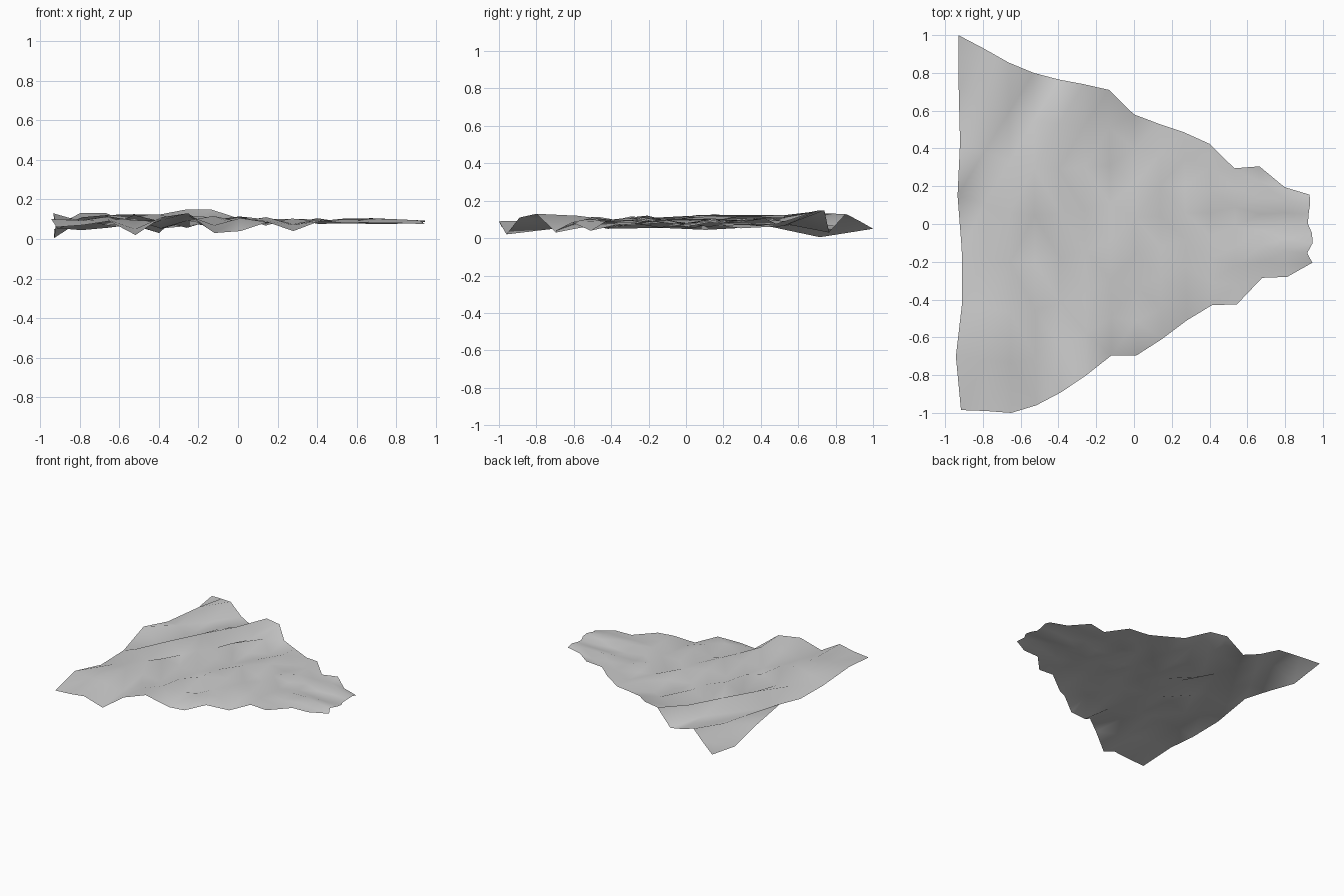
import bpy
import bmesh
from math import sin, cos, pi

cube = bpy.data.objects.get("Cube")
if cube:
    bpy.data.objects.remove(cube, do_unlink=True)

COLS, ROWS = 15, 8

# Outline of the cloth: y of the back and front hems, one value per column
back_y = [1.0, .93, .855, .80, .765, .74, .71, .58, .53, .485, .425, .295, .305, .195, .155]
front_y = [-.985, -.99, -1.0, -.96, -.89, -.80, -.695, -.695, -.61, -.51, -.43, -.425, -.285, -.28, -.205]

# Heights of the two loose hems and of the wide end
back_z = [.05, .09, .13, .07, .03, .148, .148, .105, .09, .075, .105, .085, .10, .085, .08]
front_z = [.06, .07, .09, .02, .11, .13, .03, .04, .085, .04, .09, .08, .08, .08, .075]
left_z = [.05, .005, .065, .13, .055, .05, .10, .06]

# Small waviness of the two end edges
left_dx = [0, 0, .005, -.01, .01, .01, -.025, 0]
right_dx = [0, 0, -.01, -.015, .005, .005, -.025, 0]

# Where the crest of each diagonal fold crosses the centre line
crests = [-1.5, -1.07, -.64, -.41, 0, .28, .56, .84, 1.12]


def fold_height(x, y):
    """Diagonal folds that fade towards the narrow end, where small creases run along it."""
    c = x - .45 * y
    a, b = next((a, b) for a, b in zip(crests, crests[1:]) if c < b)
    size = max(.012, .026 - .024 * x)
    fade = min(1, max(0, (x - .35) / .25))
    folds = size * cos(2 * pi * (c - a) / (b - a))
    creases = .018 * sin(2 * pi * (y - .07) / .27) * min(1, (1.1 - x) * 2.2)
    return .088 + folds * (1 - fade) + creases * fade


# Cloth sheet
bm = bmesh.new()
grid = []
for i in range(COLS):
    column = []
    for j in range(ROWS):
        t = j / (ROWS - 1)
        x = -.93 + 1.86 * i / (COLS - 1) + .014 * t
        y = back_y[i] + (front_y[i] - back_y[i]) * t
        z = fold_height(x, y)
        if i == 0:
            x += left_dx[j]
            z = left_z[j]
        elif j == 0:
            z = back_z[i]
        elif j == ROWS - 1:
            z = front_z[i]
        if i == COLS - 1:
            x += right_dx[j]
        column.append(bm.verts.new((x, y, z)))
    grid.append(column)
for i in range(COLS - 1):
    for j in range(ROWS - 1):
        bm.faces.new((grid[i][j], grid[i][j + 1], grid[i + 1][j + 1], grid[i + 1][j]))
bmesh.ops.triangulate(bm, faces=bm.faces[:])
for face in bm.faces:
    face.smooth = True

mesh = bpy.data.meshes.new("cloth_sheet")
bm.to_mesh(mesh)
bm.free()
cloth = bpy.data.objects.new("cloth_sheet", mesh)
bpy.context.collection.objects.link(cloth)

# Plain grey fabric
fabric = bpy.data.materials.new("grey_fabric")
fabric.use_nodes = True
grey = (.6, .6, .6, 1)
fabric.diffuse_color = grey
fabric.node_tree.nodes["Principled BSDF"].inputs["Base Color"].default_value = grey
mesh.materials.append(fabric)
